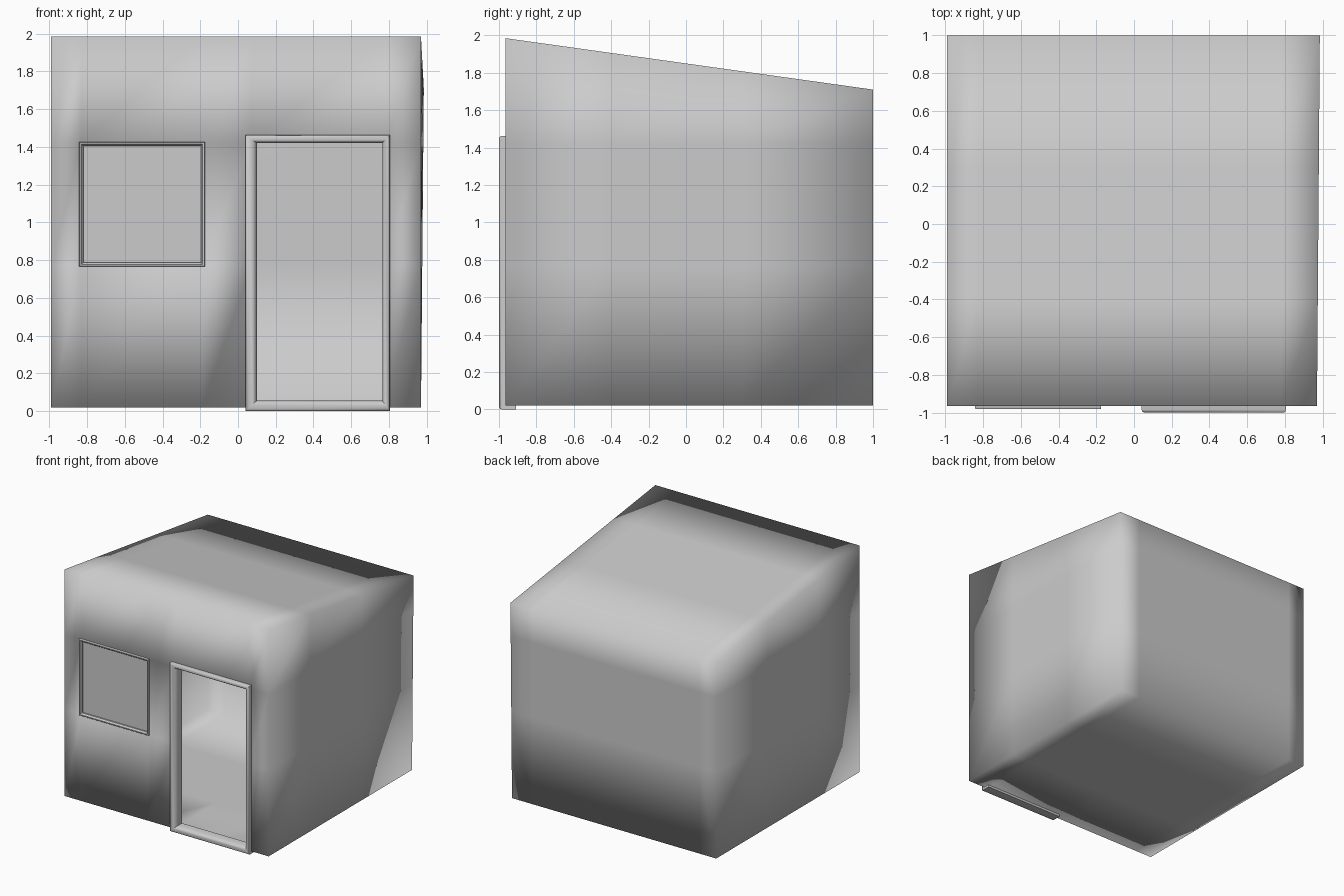
import bpy, bmesh

if "Cube" in bpy.data.objects:
    bpy.data.objects.remove(bpy.data.objects["Cube"])

XS = [-0.99, -0.83, -0.19, 0.07, 0.78, 0.97]
YS = [-0.965, -0.4, 0.3, 1.0]
ZS = [0.02, 0.77, 1.42, 1.985]


def finish(name, bm):
    bmesh.ops.recalc_face_normals(bm, faces=bm.faces[:])
    mesh = bpy.data.meshes.new(name)
    bm.to_mesh(mesh)
    bm.free()
    ob = bpy.data.objects.new(name, mesh)
    bpy.context.collection.objects.link(ob)
    return ob


# Cabin shell: gridded box with sloping roof and two openings
def shell():
    bm = bmesh.new()
    cache = {}

    def vert(i, j, k):
        if (i, j, k) not in cache:
            x, y, z = XS[i], YS[j], ZS[k]
            back = (y + 0.965) / 1.965
            if k == len(ZS) - 1:
                z -= 0.275 * back
            if i == len(XS) - 1:            # right wall leans out at the back
                x += 0.015 * back * min(1, z / 1.71)
            cache[i, j, k] = bm.verts.new((x, y, z))
        return cache[i, j, k]

    nx, ny, nz = len(XS) - 1, len(YS) - 1, len(ZS) - 1
    openings = {(1, 1), (3, 0), (3, 1)}     # window cell, two door cells
    for i in range(nx):
        for k in range(nz):
            for j in (0, ny):
                if j == 0 and (i, k) in openings:
                    continue
                bm.faces.new([vert(i, j, k), vert(i + 1, j, k),
                              vert(i + 1, j, k + 1), vert(i, j, k + 1)])
        for j in range(ny):
            for k in (0, nz):
                bm.faces.new([vert(i, j, k), vert(i + 1, j, k),
                              vert(i + 1, j + 1, k), vert(i, j + 1, k)])
    for j in range(ny):
        for k in range(nz):
            for i in (0, nx):
                bm.faces.new([vert(i, j, k), vert(i, j + 1, k),
                              vert(i, j + 1, k + 1), vert(i, j, k + 1)])
    ob = finish("cabin_shell", bm)
    for p in ob.data.polygons:
        p.use_smooth = True
    mod = ob.modifiers.new("thickness", 'SOLIDIFY')
    mod.thickness = 0.006
    mod.offset = -1


# Rectangular trim: profile of (fraction across width, y) swept round four corners
def frame(name, x0, x1, z0, z1, widths, profile):
    left, right, bottom, top = widths
    bm = bmesh.new()
    rings = []
    for t, y in profile:
        a, b = x0 + left * t, x1 - right * t
        c, d = z0 + bottom * t, z1 - top * t
        rings.append([bm.verts.new(p) for p in
                      ((a, y, c), (b, y, c), (b, y, d), (a, y, d))])
    for n, r in enumerate(rings):
        s = rings[(n + 1) % len(rings)]
        for q in range(4):
            w = (q + 1) % 4
            bm.faces.new([r[q], r[w], s[w], s[q]])
    ob = finish(name, bm)
    bpy.ops.object.select_all(action='DESELECT')
    ob.select_set(True)
    bpy.context.view_layer.objects.active = ob
    bpy.ops.object.shade_smooth_by_angle(angle=0.8)


shell()

# Door frame with rounded front
frame("door_frame", 0.04, 0.805, 0.0, 1.462, (0.06, 0.04, 0.055, 0.042),
      [(0, -0.91), (0, -0.985), (0.08, -0.995), (0.25, -1.0), (0.6, -1.0),
       (0.85, -0.99), (1, -0.97), (1, -0.91)])

# Window frame with stepped inner lip
frame("window_frame", -0.842, -0.175, 0.765, 1.427, (0.022,) * 4,
      [(0, -0.945), (0, -0.978), (0.15, -0.982), (0.55, -0.982),
       (0.7, -0.974), (1, -0.968), (1, -0.945)])

# Window pane
bm = bmesh.new()
bm.faces.new([bm.verts.new((x, -0.955, z)) for x, z in
              ((-0.83, 0.775), (-0.185, 0.775), (-0.185, 1.415), (-0.83, 1.415))])
finish("window_pane", bm)
